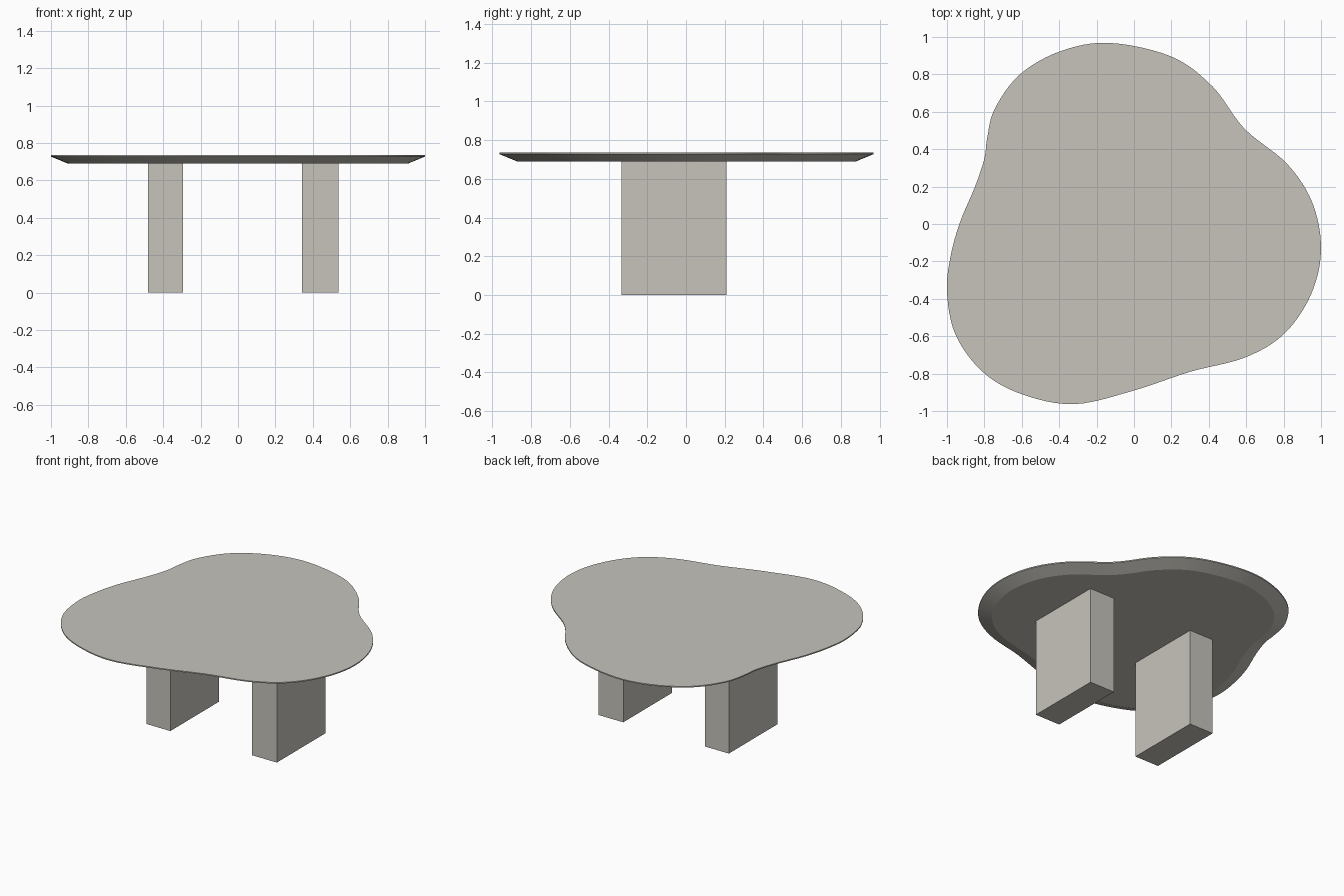
import bpy, bmesh, math
from mathutils import Vector
from mathutils.geometry import tessellate_polygon

if "Cube" in bpy.data.objects:
    bpy.data.objects.remove(bpy.data.objects["Cube"])

stone = bpy.data.materials.new("warm grey stone")
stone.diffuse_color = (0.57, 0.55, 0.50, 1)
stone.use_nodes = True
stone.node_tree.nodes["Principled BSDF"].inputs["Base Color"].default_value = stone.diffuse_color

TOP_Z, LIP_Z, UNDER_Z, INSET = 0.735, 0.727, 0.69, 0.09

# Outline control points, counter-clockwise from the back
OUTLINE = [(-0.13, 0.968), (-0.39, 0.925), (-0.61, 0.80), (-0.745, 0.615),
           (-0.785, 0.46), (-0.80, 0.35), (-0.85, 0.20), (-0.93, 0.01),
           (-0.98, -0.17), (-1.0, -0.36), (-0.955, -0.59), (-0.81, -0.79),
           (-0.60, -0.91), (-0.32, -0.963), (0.0, -0.89), (0.30, -0.79),
           (0.59, -0.715), (0.80, -0.59), (0.945, -0.38), (1.0, -0.14),
           (0.955, 0.11), (0.82, 0.32), (0.59, 0.51), (0.42, 0.735), (0.20, 0.895)]


def smooth_loop(pts, steps):
    """Closed Catmull-Rom curve through the points."""
    p = [Vector(q) for q in pts]
    n, out = len(p), []
    for i in range(n):
        a, b, c, d = (p[(i + k) % n] for k in (-1, 0, 1, 2))
        for s in range(steps):
            t = s / steps
            out.append(0.5 * (2 * b + (c - a) * t + (2 * a - 5 * b + 4 * c - d) * t * t
                              + (3 * b - a - 3 * c + d) * t ** 3))
    return out


def inset_loop(loop, dist):
    """Move a counter-clockwise loop inward along its normals."""
    n, out = len(loop), []
    for i, p in enumerate(loop):
        t = (loop[(i + 1) % n] - loop[i - 1]).normalized()
        out.append(p + Vector((-t.y, t.x)) * dist)
    return out


def add_object(name, bm):
    bmesh.ops.recalc_face_normals(bm, faces=bm.faces)
    mesh = bpy.data.meshes.new(name)
    bm.to_mesh(mesh)
    bm.free()
    mesh.materials.append(stone)
    obj = bpy.data.objects.new(name, mesh)
    bpy.context.collection.objects.link(obj)
    return obj


# Tabletop: flat top, thin lip, undercut bevel
rim = smooth_loop(OUTLINE, 6)
under = inset_loop(rim, INSET)
bm = bmesh.new()
rings = [[bm.verts.new((p.x, p.y, z)) for p in loop]
         for loop, z in ((under, UNDER_Z), (rim, LIP_Z), (rim, TOP_Z))]
for low, high in zip(rings, rings[1:]):
    for i in range(len(low)):
        j = (i + 1) % len(low)
        bm.faces.new((low[i], low[j], high[j], high[i]))
bm.faces.new(rings[-1])
bm.faces.new(rings[0][::-1])
top = add_object("tabletop", bm)
bpy.context.view_layer.objects.active = top
top.select_set(True)
bpy.ops.object.shade_smooth_by_angle(angle=math.radians(18))

# Two slab legs
for name, x0, x1 in (("left_leg", -0.48, -0.293), ("right_leg", 0.343, 0.537)):
    bm = bmesh.new()
    bmesh.ops.create_cube(bm, size=1)
    bmesh.ops.scale(bm, vec=(x1 - x0, 0.543, UNDER_Z), verts=bm.verts)
    bmesh.ops.translate(bm, vec=((x0 + x1) / 2, -0.063, UNDER_Z / 2), verts=bm.verts)
    add_object(name, bm)
